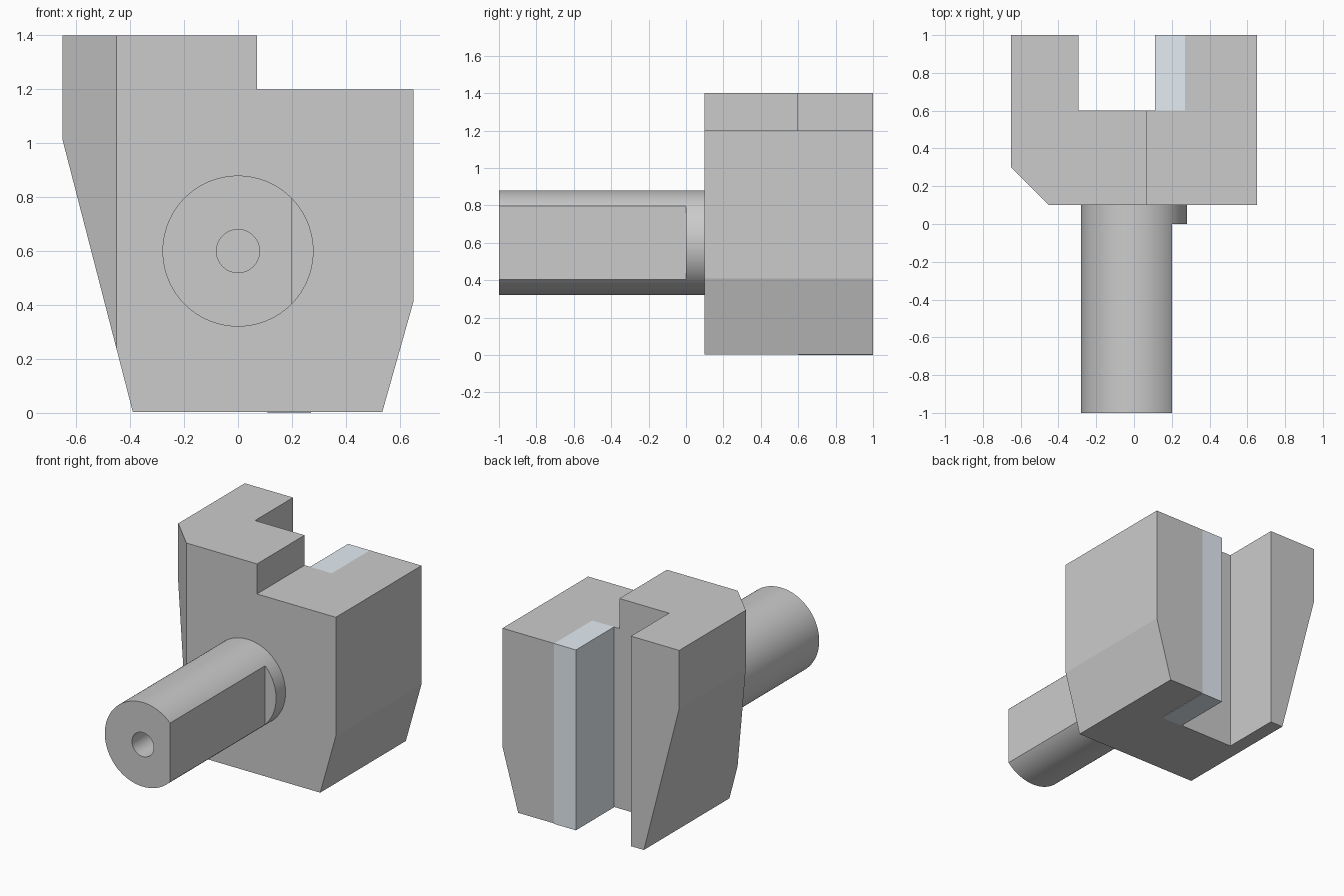
import bpy, bmesh, math
from mathutils import Vector, Matrix

if "Cube" in bpy.data.objects:
    bpy.data.objects.remove(bpy.data.objects["Cube"])


def finish(name, bm):
    bmesh.ops.recalc_face_normals(bm, faces=bm.faces)
    mesh = bpy.data.meshes.new(name)
    bm.to_mesh(mesh)
    bm.free()
    obj = bpy.data.objects.new(name, mesh)
    bpy.context.collection.objects.link(obj)
    return obj


def extrude_xz(name, profile, y0, y1):
    bm = bmesh.new()
    face = bm.faces.new([bm.verts.new((x, y0, z)) for x, z in profile])
    new = bmesh.ops.extrude_face_region(bm, geom=[face])["geom"]
    verts = [g for g in new if isinstance(g, bmesh.types.BMVert)]
    bmesh.ops.translate(bm, verts=verts, vec=(0, y1 - y0, 0))
    return finish(name, bm)


def box(name, x0, x1, y0, y1, z0, z1):
    return extrude_xz(name, [(x0, z0), (x1, z0), (x1, z1), (x0, z1)], y0, y1)


def rod(name, radius, y0, y1, z, sides):
    bm = bmesh.new()
    place = Matrix.Translation((0, (y0 + y1) / 2, z)) @ Matrix.Rotation(math.pi / 2, 4, "X")
    bmesh.ops.create_cone(bm, cap_ends=True, segments=sides, radius1=radius,
                          radius2=radius, depth=y1 - y0, matrix=place)
    return finish(name, bm)


def activate(obj):
    bpy.ops.object.select_all(action="DESELECT")
    obj.select_set(True)
    bpy.context.view_layer.objects.active = obj


def cut(obj, cutter):
    cutter.hide_render = True
    mod = obj.modifiers.new("cut", "BOOLEAN")
    mod.operation, mod.solver, mod.object = "DIFFERENCE", "EXACT", cutter
    activate(obj)
    bpy.ops.object.modifier_apply(modifier=mod.name)
    bpy.data.objects.remove(cutter)


# Jaw block: stepped top, tapered lower sides
jaw = extrude_xz("jaw_block", [
    (-0.39, 0.003), (0.535, 0.003), (0.65, 0.41), (0.65, 1.2),
    (0.07, 1.2), (0.07, 1.4), (-0.65, 1.4), (-0.65, 1.01)], 0.1, 1.0)

# Chamfer on the front left corner
bm = bmesh.new()
bm.from_mesh(jaw.data)
cutting = bmesh.ops.bisect_plane(
    bm, geom=bm.verts[:] + bm.edges[:] + bm.faces[:], plane_co=(-0.65, 0.3, 0),
    plane_no=Vector((-1, -1, 0)).normalized(), clear_outer=True)
edges = [e for e in cutting["geom_cut"] if isinstance(e, bmesh.types.BMEdge)]
bmesh.ops.contextual_create(bm, geom=edges)
bmesh.ops.recalc_face_normals(bm, faces=bm.faces)
bm.to_mesh(jaw.data)
bm.free()

# Slot through the back, partly filled by the insert
cut(jaw, box("slot_cutter", -0.295, 0.27, 0.6, 1.2, -0.2, 1.6))
insert = box("jaw_insert", 0.11, 0.27, 0.6, 1.0, 0, 1.2)
steel = bpy.data.materials.new("pale_steel")
steel.diffuse_color = (0.78, 0.85, 0.9, 1)
steel.use_nodes = True
steel.node_tree.nodes["Principled BSDF"].inputs["Base Color"].default_value = steel.diffuse_color
insert.data.materials.append(steel)

# Shank with a side flat and a blind centre hole
shank = rod("shank", 0.28, -1.0, 0.12, 0.6, 96)
cut(shank, box("flat_cutter", 0.2, 0.4, -1.2, 0.0, 0.2, 1.0))
cut(shank, rod("hole_cutter", 0.08, -1.2, -0.5, 0.6, 48))
activate(shank)
bpy.ops.object.shade_smooth_by_angle(angle=math.radians(30))
